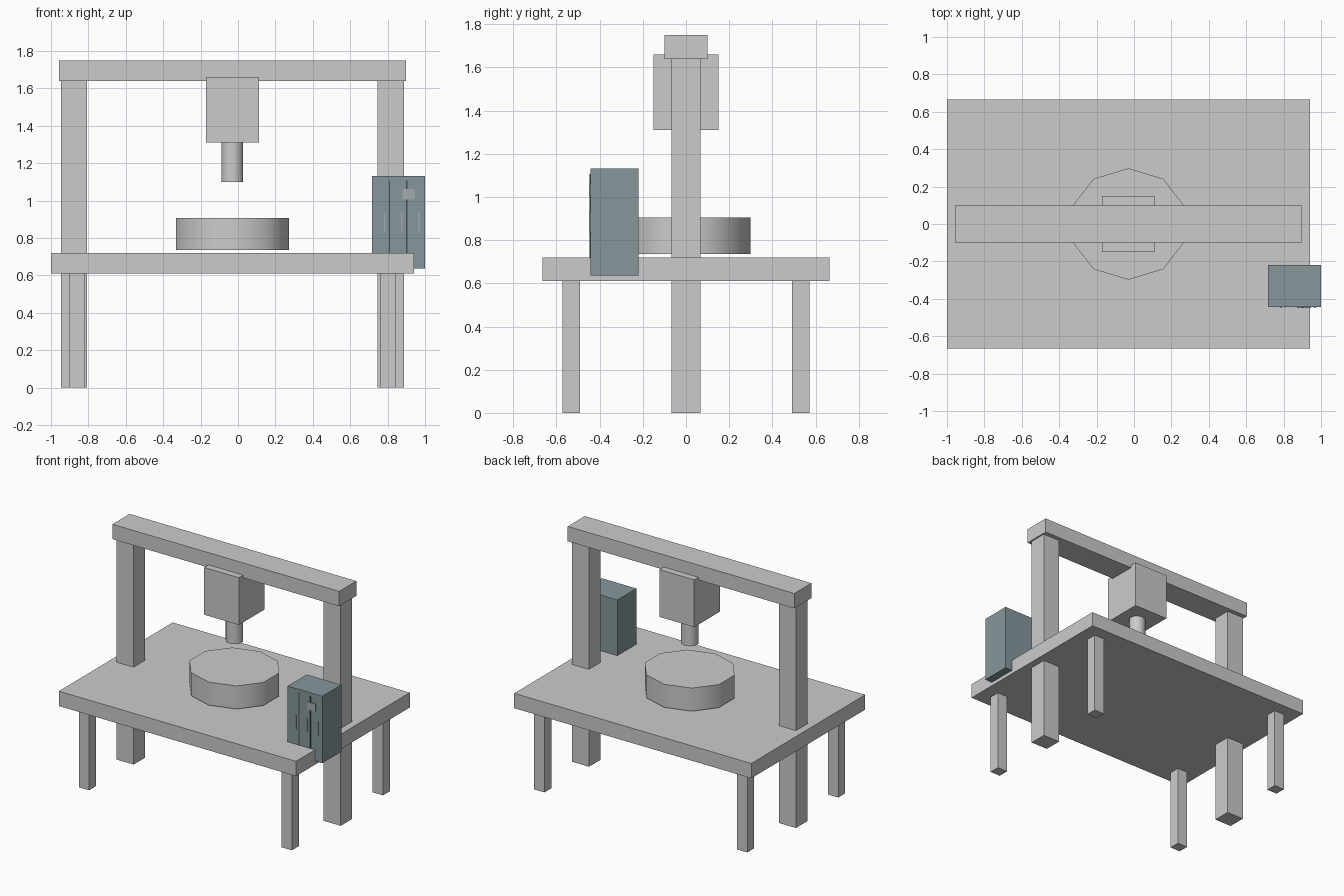
import bpy
from math import pi, radians

if "Cube" in bpy.data.objects:
    bpy.data.objects.remove(bpy.data.objects["Cube"])

CX = -0.03  # centre line of the press table


def material(name, rgb):
    m = bpy.data.materials.new(name)
    m.diffuse_color = (*rgb, 1)
    m.use_nodes = True
    m.node_tree.nodes["Principled BSDF"].inputs["Base Color"].default_value = m.diffuse_color
    return m


def box(name, x, y, z, mat=None):
    """Box from (min, max) ranges."""
    bpy.ops.mesh.primitive_cube_add(size=1, location=[sum(r) / 2 for r in (x, y, z)])
    o = bpy.context.object
    o.name = name
    o.scale = [r[1] - r[0] for r in (x, y, z)]
    bpy.ops.object.transform_apply(location=False, rotation=False, scale=True)
    if mat:
        o.data.materials.append(mat)
    return o


def cylinder(name, rx, ry, z, sides=10):
    """Low-sided upright cylinder on the centre line, smooth around its wall."""
    bpy.ops.mesh.primitive_cylinder_add(vertices=sides, radius=1, depth=z[1] - z[0],
                                        location=(CX, 0, sum(z) / 2))
    o = bpy.context.object
    o.name = name
    o.scale = (rx, ry, 1)
    bpy.ops.object.transform_apply(location=False, rotation=False, scale=True)
    bpy.ops.object.shade_smooth_by_angle(angle=radians(50))
    return o


# Table top and four legs
box("table_top", (-1.0, 0.94), (-0.665, 0.665), (0.61, 0.72))
for sx, side in ((-1, "left"), (1, "right")):
    for sy, end in ((-1, "front"), (1, "back")):
        x, y = CX + sx * 0.83, sy * 0.532
        box(f"{end}_{side}_leg", (x - 0.042, x + 0.042), (y - 0.04, y + 0.04), (0, 0.61))
    # Gantry column running from the floor to the beam
    x = CX + sx * 0.847
    box(f"{side}_column", (x - 0.07, x + 0.07), (-0.067, 0.067), (0, 1.64))

# Overhead beam, head and spindle
box("cross_beam", (-0.957, 0.898), (-0.1, 0.1), (1.64, 1.75))
box("head", (CX - 0.142, CX + 0.142), (-0.15, 0.15), (1.31, 1.66))
cylinder("spindle", 0.061, 0.058, (1.10, 1.31))

# Turntable
cylinder("turntable", 0.318, 0.298, (0.735, 0.906))

# Control cabinet at the front right corner
steel = material("cabinet_steel", (0.24, 0.31, 0.33))
dark = material("seam_dark", (0.06, 0.08, 0.09))
pale = material("fitting_grey", (0.36, 0.40, 0.42))
front = -0.443
box("cabinet", (0.716, 1.0), (front, -0.22), (0.637, 1.132), steel)
for i, x in enumerate((0.810, 0.902)):
    box(f"door_seam_{i + 1}", (x - 0.004, x + 0.004), (front - 0.003, front + 0.005),
        (0.66, 1.107), dark)
for i, x in enumerate((0.784, 0.875, 0.966)):
    box(f"door_handle_{i + 1}", (x - 0.004, x + 0.004), (front - 0.007, front + 0.005),
        (0.835, 0.935), pale)
box("door_plate", (0.88, 0.947), (front - 0.006, front + 0.005), (1.005, 1.063), pale)
